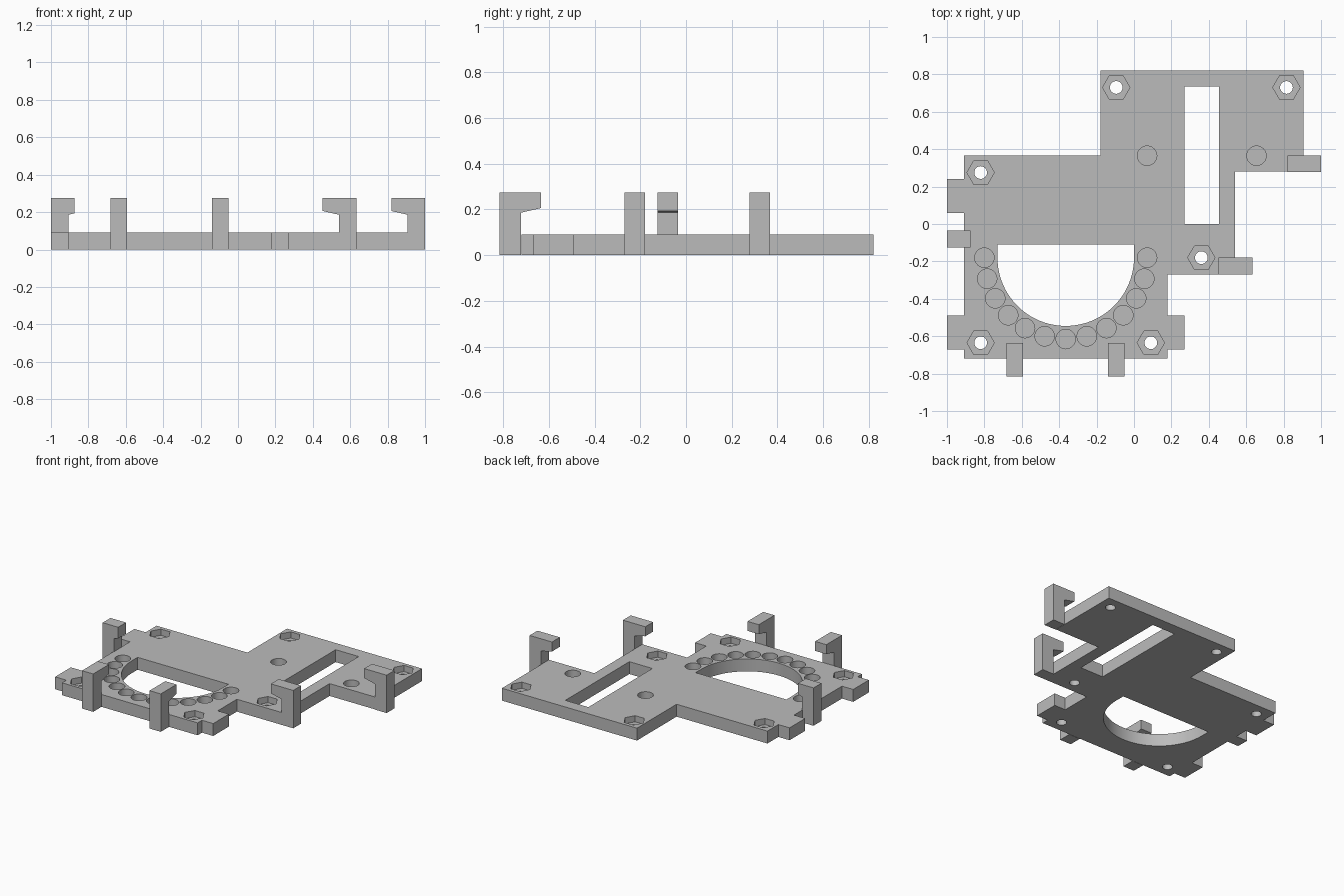
import bpy
import bmesh
import math
from mathutils import Matrix

cube = bpy.data.objects.get("Cube")
if cube:
    bpy.data.objects.remove(cube, do_unlink=True)

GREY = (0.5, 0.5, 0.5, 1)
grey = bpy.data.materials.new("plain grey")
grey.use_nodes = True
grey.diffuse_color = GREY
grey.node_tree.nodes["Principled BSDF"].inputs["Base Color"].default_value = GREY

THICK = 0.09
TOP = 0.275


def add_prism(bm, points, z0, z1):
    """Extrude a flat outline from z0 to z1."""
    face = bm.faces.new([bm.verts.new((x, y, z0)) for x, y in points])
    out = bmesh.ops.extrude_face_region(bm, geom=[face])
    verts = [v for v in out["geom"] if isinstance(v, bmesh.types.BMVert)]
    bmesh.ops.translate(bm, verts=verts, vec=(0, 0, z1 - z0))


def ring(cx, cy, r, sides):
    return [(cx + r * math.cos(math.tau * i / sides),
             cy + r * math.sin(math.tau * i / sides)) for i in range(sides)]


def finish(bm, name):
    bmesh.ops.recalc_face_normals(bm, faces=bm.faces[:])
    mesh = bpy.data.meshes.new(name)
    bm.to_mesh(mesh)
    bm.free()
    mesh.materials.append(grey)
    obj = bpy.data.objects.new(name, mesh)
    bpy.context.collection.objects.link(obj)
    return obj


def activate(obj):
    bpy.ops.object.select_all(action="DESELECT")
    obj.select_set(True)
    bpy.context.view_layer.objects.active = obj


def cut(target, cutter):
    cutter.hide_render = True
    mod = target.modifiers.new("cut", "BOOLEAN")
    mod.operation = "DIFFERENCE"
    mod.solver = "EXACT"
    mod.object = cutter
    activate(target)
    bpy.ops.object.modifier_apply(modifier=mod.name)
    bpy.data.objects.remove(cutter, do_unlink=True)


# Base plate with its side tabs
outline = [
    (-0.91, -0.72), (0.18, -0.72), (0.18, -0.67), (0.27, -0.67),
    (0.27, -0.49), (0.18, -0.49), (0.18, -0.27), (0.54, -0.27),
    (0.54, 0.28), (0.905, 0.28), (0.905, 0.82), (-0.18, 0.82),
    (-0.18, 0.365), (-0.91, 0.365), (-0.91, 0.24), (-1, 0.24),
    (-1, 0.06), (-0.91, 0.06), (-0.91, -0.49), (-1, -0.49),
    (-1, -0.67), (-0.91, -0.67),
]
bm = bmesh.new()
add_prism(bm, outline, 0, THICK)
plate = finish(bm, "base_plate")

# Hexagonal nut pockets and round blind pockets
nuts = [(-0.095, 0.73), (0.815, 0.73), (-0.82, 0.275),
        (0.36, -0.18), (-0.82, -0.635), (0.09, -0.635)]
cx, cy = -0.365, -0.18
rounds = [(0.07, 0.365), (0.655, 0.365)]
for i in range(13):
    a = math.pi + math.radians(15 * i)
    rounds.append((cx + 0.435 * math.cos(a), cy + 0.435 * math.sin(a)))
bm = bmesh.new()
for x, y in nuts:
    add_prism(bm, ring(x, y, 0.073, 6), 0.045, 0.2)
for x, y in rounds:
    add_prism(bm, ring(x, y, 0.052, 32), 0.03, 0.2)
cut(plate, finish(bm, "pocket_cutter"))

# Screw holes, long slot and rounded window
bm = bmesh.new()
for x, y in nuts:
    add_prism(bm, ring(x, y, 0.034, 24), -0.1, 0.2)
add_prism(bm, [(0.27, 0), (0.455, 0), (0.455, 0.735), (0.27, 0.735)], -0.1, 0.2)
window = [(cx + 0.365 * math.cos(math.pi + math.pi * i / 40),
           cy + 0.365 * math.sin(math.pi + math.pi * i / 40)) for i in range(41)]
window += [(0, -0.11), (-0.73, -0.11)]
add_prism(bm, window, -0.1, 0.2)
cut(plate, finish(bm, "through_cutter"))

activate(plate)
bpy.ops.object.shade_smooth_by_angle(angle=math.radians(30))


# Upright hooks: the back of the post sits at (x, y), the lip points along the angle
def hook(name, x, y, angle, lip):
    post = 0.093
    profile = [(0, 0), (post, 0), (post, 0.186), (lip, 0.186 + 0.02 * min(1, (lip - post) / 0.08)),
               (lip, TOP), (0, TOP)]
    bm = bmesh.new()
    add_prism(bm, profile, -0.045, 0.045)
    # Stand the profile up, then turn it to face inward
    turn = Matrix.Rotation(math.radians(angle), 4, "Z") @ Matrix.Rotation(math.pi / 2, 4, "X")
    bmesh.ops.transform(bm, matrix=Matrix.Translation((x, y, 0)) @ turn, verts=bm.verts[:])
    finish(bm, name)


hook("left_back_hook", 1, 0.322, 180, 0.18)
hook("left_middle_hook", 0.633, -0.225, 180, 0.18)
hook("right_hook", -1, -0.08, 0, 0.125)
hook("front_right_hook", -0.638, -0.815, 90, 0.18)
hook("front_left_hook", -0.095, -0.815, 90, 0.18)
